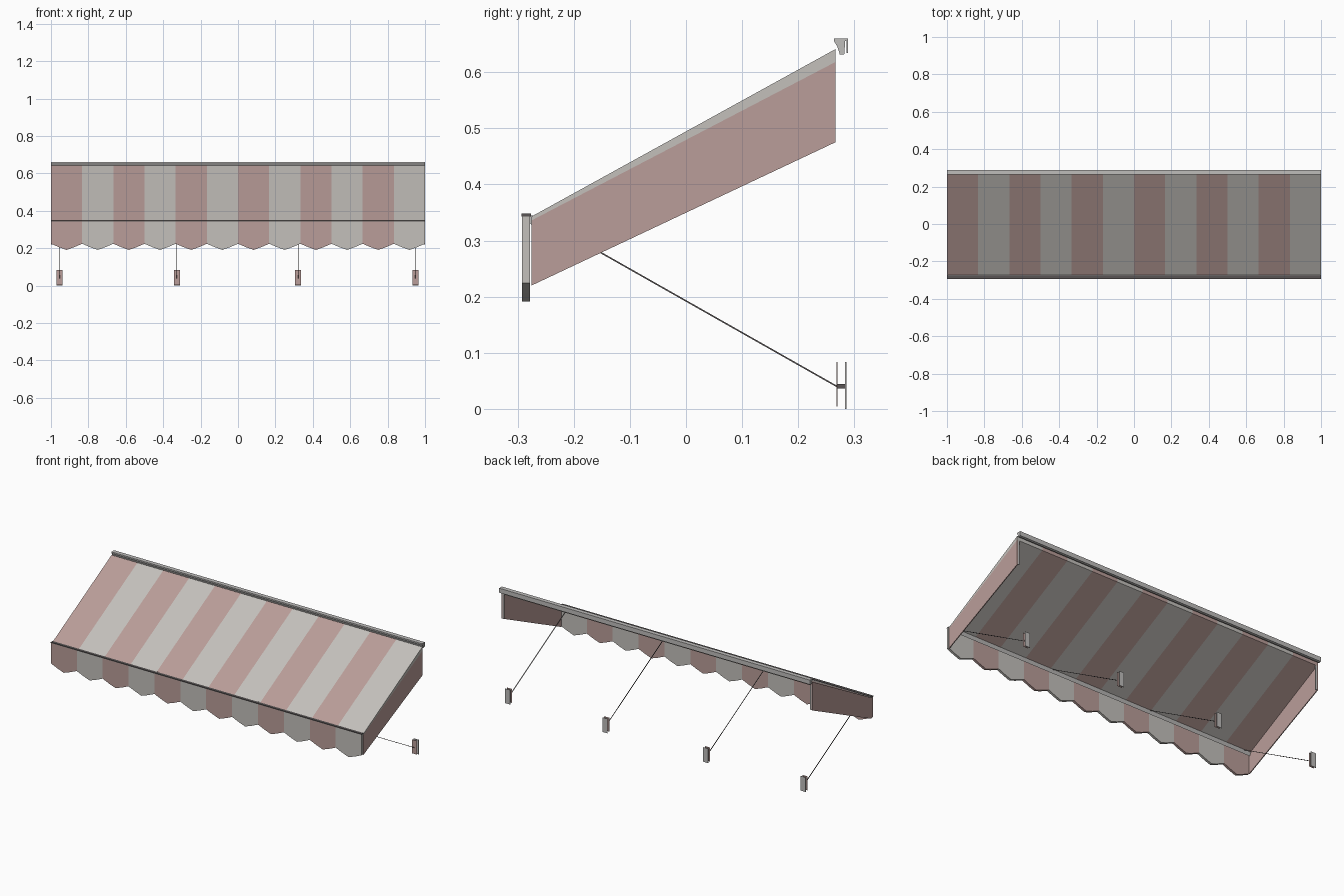
import bpy
import bmesh

if "Cube" in bpy.data.objects:
    bpy.data.objects.remove(bpy.data.objects["Cube"], do_unlink=True)


def material(name, rgb):
    m = bpy.data.materials.new(name)
    m.use_nodes = True
    colour = (*rgb, 1)
    m.diffuse_color = colour
    m.node_tree.nodes["Principled BSDF"].inputs["Base Color"].default_value = colour
    return m


pink = material("dusty_pink", (0.49, 0.34, 0.32))
cream = material("pale_cream", (0.55, 0.53, 0.50))
metal = material("light_metal", (0.52, 0.51, 0.50))
dark = material("dark_metal", (0.10, 0.09, 0.09))


def finish(name, bm, mats):
    bmesh.ops.recalc_face_normals(bm, faces=bm.faces)
    mesh = bpy.data.meshes.new(name)
    bm.to_mesh(mesh)
    bm.free()
    for m in mats:
        mesh.materials.append(m)
    obj = bpy.data.objects.new(name, mesh)
    bpy.context.collection.objects.link(obj)
    return obj


def extrude(bm, points, offset, index=0):
    """Add a closed prism from an outline and an extrusion vector."""
    a = [bm.verts.new(p) for p in points]
    b = [bm.verts.new([c + d for c, d in zip(p, offset)]) for p in points]
    n = len(points)
    faces = [bm.faces.new(a), bm.faces.new(b[::-1])]
    for i in range(n):
        j = (i + 1) % n
        faces.append(bm.faces.new((a[i], a[j], b[j], b[i])))
    for f in faces:
        f.material_index = index


def bar(name, profile, x0, x1, mat):
    bm = bmesh.new()
    extrude(bm, [(x0, y, z) for y, z in profile], (x1 - x0, 0, 0))
    return finish(name, bm, [mat])


def rect(y0, y1, z0, z1):
    return [(y0, z0), (y1, z0), (y1, z1), (y0, z1)]


STRIPES = 12
W = 2 / STRIPES

# Striped sloping canopy, slightly deeper at the wall
slope = [(-0.275, 0.343), (0.266, 0.641), (0.266, 0.618), (-0.275, 0.336)]
bm = bmesh.new()
for i in range(STRIPES):
    extrude(bm, [(-1 + i * W, y, z) for y, z in slope], (W, 0, 0), i % 2)
finish("canopy", bm, [pink, cream])

# Scalloped striped valance hanging at the front
bm = bmesh.new()
scallop = [(0, 0.224), (0.25, 0.206), (0.5, 0.191), (0.75, 0.206), (1, 0.224)]
for i in range(STRIPES):
    x = -1 + i * W
    outline = [(x + t * W, -0.292, z) for t, z in scallop]
    outline += [(x + W, -0.292, 0.343), (x, -0.292, 0.343)]
    extrude(bm, outline, (0, 0.014, 0), i % 2)
finish("valance", bm, [pink, cream])

# Side curtains with a slim frame at the wall
side = [(-0.275, 0.336), (0.266, 0.618), (0.266, 0.475), (-0.275, 0.22)]
for label, s in (("left", 1), ("right", -1)):
    bar(label + "_side_panel", side, s * 0.995, s * 1.0, pink)
    bar(label + "_wall_strip", rect(0.262, 0.266, 0.476, 0.62),
        s * 0.985, s * 0.995, metal)

# Front bar and its dark trim line
bar("front_bar", [(-0.283, 0.335), (-0.276, 0.345), (-0.259, 0.341),
                  (-0.268, 0.322)], -0.995, 0.995, metal)
bar("front_trim", rect(-0.293, -0.276, 0.343, 0.348), -1, 1, dark)

# Head rail against the wall, with a rear flange
bar("head_rail", [(0.264, 0.658), (0.284, 0.658), (0.282, 0.632),
                  (0.274, 0.632), (0.270, 0.645), (0.264, 0.655)], -1, 1, metal)
bar("rail_flange", rect(0.286, 0.289, 0.634, 0.658), -1, 1, metal)
bar("rail_cap", rect(0.264, 0.289, 0.656, 0.660), -1, 1, metal)

# Support arms with wall brackets
for n, x in enumerate((-0.954, -0.327, 0.322, 0.948), 1):
    bar(f"support_arm_{n}", [(-0.270, 0.347), (0.268, 0.042),
                             (0.268, 0.039), (-0.270, 0.344)],
        x - 0.0015, x + 0.0015, dark)
    bar(f"bracket_front_{n}", rect(0.268, 0.270, 0.004, 0.084),
        x - 0.016, x + 0.016, pink)
    bar(f"bracket_back_{n}", rect(0.283, 0.286, 0.0, 0.084),
        x - 0.016, x + 0.016, metal)
    bar(f"bracket_pin_{n}", rect(0.270, 0.283, 0.036, 0.044),
        x - 0.006, x + 0.006, dark)
